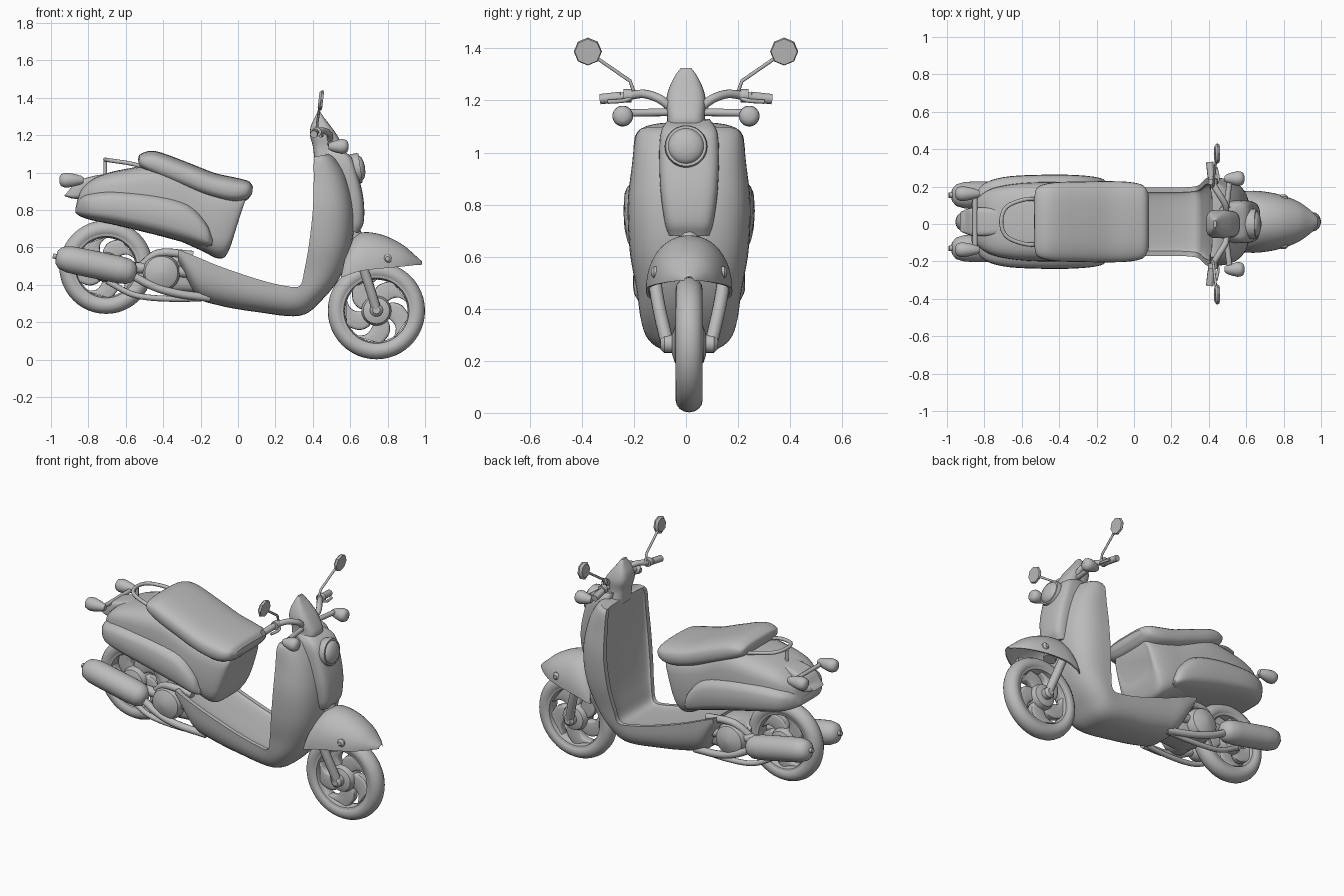
import bpy, bmesh, math
from mathutils import Vector

cube = bpy.data.objects.get("Cube")
if cube:
    bpy.data.objects.remove(cube)

CY = 0.012  # centre plane
SIDES = ((1, "left"), (-1, "right"))

grey = bpy.data.materials.new("plain_grey")
grey.use_nodes = True
grey.diffuse_color = (0.5, 0.5, 0.5, 1)
grey.node_tree.nodes["Principled BSDF"].inputs["Base Color"].default_value = (0.5, 0.5, 0.5, 1)


def add_object(name, rings, closed=True, angle=40):
    """Skin a list of vertex rings, cap the ends and shade smooth."""
    bm = bmesh.new()
    vs = [[bm.verts.new(p) for p in ring] for ring in rings]
    n = len(vs[0])
    for a, b in zip(vs, vs[1:]):
        for i in range(n):
            j = (i + 1) % n
            bm.faces.new((a[i], a[j], b[j], b[i]))
    if closed:
        bm.faces.new(vs[0])
        bm.faces.new(vs[-1])
    else:
        for i in range(n):
            j = (i + 1) % n
            bm.faces.new((vs[-1][i], vs[-1][j], vs[0][j], vs[0][i]))
    bmesh.ops.recalc_face_normals(bm, faces=bm.faces)
    mesh = bpy.data.meshes.new(name)
    bm.to_mesh(mesh)
    bm.free()
    mesh.materials.append(grey)
    ob = bpy.data.objects.new(name, mesh)
    bpy.context.collection.objects.link(ob)
    bpy.ops.object.select_all(action="DESELECT")
    ob.select_set(True)
    bpy.context.view_layer.objects.active = ob
    bpy.ops.object.shade_smooth_by_angle(angle=math.radians(angle))
    return ob


def smooth(points, steps):
    """Catmull-Rom resampling of a list of equal-length points."""
    pts = [Vector(p) for p in points]
    pts = [pts[0] * 2 - pts[1]] + pts + [pts[-1] * 2 - pts[-2]]
    out = []
    for p, a, b, q in zip(pts, pts[1:], pts[2:], pts[3:]):
        for k in range(steps):
            t = k / steps
            out.append(a + (b - p) * (t / 2) + (p * 2 - a * 5 + b * 4 - q) * (t * t / 2)
                       + (a * 3 - p - b * 3 + q) * (t ** 3 / 2))
    return out + [pts[-2]]


def power(v, e):
    return math.copysign(abs(v) ** (2 / e), v)


def solid(e=2.6, n=32):
    """Closed rounded section as (side, height) fractions."""
    angles = [2 * math.pi * i / n for i in range(n)]
    return [(power(math.cos(a), e), 0.5 + 0.5 * power(math.sin(a), e)) for a in angles]


def shell(inner_w, inner_t, e=2.5, n=24):
    """Arched open section with a hollow inner side."""
    arc = [(power(math.cos(a), e), power(math.sin(a), e))
           for a in (math.pi * i / n for i in range(n + 1))]
    return arc + [(inner_w * y, inner_t * t) for y, t in reversed(arc)]


def loft(name, stations, section, steps=5, y=CY, angle=40):
    """Stations: x, z of one rail, x, z of the other rail, half width."""
    rings = []
    for s in smooth([Vector(p) for p in stations], steps):
        rings.append([(s[0] + (s[2] - s[0]) * t, y + s[4] * w, s[1] + (s[3] - s[1]) * t)
                      for w, t in section])
    return add_object(name, rings, angle=angle)


def lathe(name, profile, origin, axis, n=32, closed=True):
    """Revolve (radius, distance) points about an axis."""
    axis = Vector(axis).normalized()
    u = axis.orthogonal().normalized()
    v = axis.cross(u)
    rings = []
    for r, h in profile:
        rings.append([Vector(origin) + axis * h + (u * math.cos(a) + v * math.sin(a)) * max(r, 0.001)
                      for a in (2 * math.pi * i / n for i in range(n))])
    return add_object(name, rings, closed)


def tube(name, points, radius, steps=5, n=10):
    """Round tube along a smooth path."""
    path = smooth([Vector(p) for p in points], steps)
    rings = []
    u = (path[1] - path[0]).orthogonal()
    for i, p in enumerate(path):
        d = (path[min(i + 1, len(path) - 1)] - path[max(i - 1, 0)]).normalized()
        u = (u - d * u.dot(d)).normalized()
        v = d.cross(u)
        rings.append([p + (u * math.cos(a) + v * math.sin(a)) * radius
                      for a in (2 * math.pi * k / n for k in range(n))])
    return add_object(name, rings)


def wheel(name, x, z, r):
    c = (x, CY, z)
    tyre = [(r - 0.047 + 0.047 * math.cos(a), 0.052 * math.sin(a))
            for a in (2 * math.pi * i / 16 for i in range(16))]
    lathe(name + "_tyre", tyre, c, (0, 1, 0), 48, False)
    rim = [(r - 0.065, -0.045), (r - 0.065, 0.045), (r - 0.085, 0.04), (r - 0.09, 0.015),
           (r - 0.09, -0.015), (r - 0.085, -0.04)]
    lathe(name + "_rim", rim, c, (0, 1, 0), 48, False)
    hub = [(0.04, -0.065), (0.07, -0.055), (0.08, -0.03), (0.08, 0.03), (0.07, 0.055), (0.04, 0.065)]
    lathe(name + "_hub", hub, c, (0, 1, 0))
    for k in range(5):
        stations = []
        for t in (0, 0.33, 0.67, 1):
            rad, mid = 0.06 + (r - 0.14) * t, k * math.tau / 5 - 0.6 * t * t
            half = 0.6 - 0.15 * math.sin(t * math.pi / 2)
            ends = [(x + rad * math.cos(a), z + rad * math.sin(a)) for a in (mid - half, mid + half)]
            stations.append((*ends[0], *ends[1], 0.025))
        loft(f"{name}_spoke_{k + 1}", stations, solid(5, 16), 3)


# Wheels
wheel("front_wheel", 0.74, 0.262, 0.26)
wheel("rear_wheel", -0.705, 0.495, 0.25)

# Leg shield and floor in one sweep
loft("leg_shield_and_floor", [
    (.41, 1.085, .49, 1.10, .19), (.405, 1.05, .53, 1.07, .208), (.405, .95, .585, .97, .22),
    (.40, .8, .62, .8, .236), (.38, .62, .61, .62, .228), (.355, .48, .55, .45, .203),
    (.33, .395, .45, .32, .19), (.25, .395, .33, .235, .183), (.1, .432, .1, .255, .183),
    (-.1, .50, -.1, .29, .185), (-.22, .55, -.22, .34, .188), (-.32, .59, -.32, .52, .18)],
    shell(0.86, 0.1, 2.9), 6, angle=50)

# Front panel, headlight and handlebar cover
loft("front_panel", [
    (.45, 1.13, .54, 1.125, .08), (.46, 1.08, .61, 1.08, .108), (.48, 1.0, .645, .98, .115),
    (.5, .85, .672, .85, .11), (.5, .74, .672, .735, .095), (.5, .69, .645, .68, .08)], solid(4))
lathe("headlight_rim", [(.07, -.06), (.08, -.02), (.082, .01), (.078, .022), (.07, .022)],
      (.633, 0, 1.022), (1, 0, .15))
lathe("headlight_lens", [(.072, 0), (.07, .02), (.055, .036), (.03, .044), (0, .047)],
      (.633, 0, 1.022), (1, 0, .15))
loft("handlebar_cover", [
    (.41, 1.06, .55, 1.08, .08), (.40, 1.14, .565, 1.13, .072), (.385, 1.2, .53, 1.2, .076),
    (.39, 1.25, .495, 1.25, .064), (.41, 1.295, .46, 1.295, .042), (.425, 1.325, .44, 1.325, .02)],
    solid(3.2), y=0.0)

# Front fender and fork
loft("front_fender", [
    (.55, .44, .585, .60, .15), (.58, .45, .625, .66, .162), (.66, .475, .68, .682, .165),
    (.77, .488, .78, .665, .148), (.87, .497, .88, .615, .112), (.94, .505, .945, .56, .065),
    (.985, .508, .985, .525, .02)], shell(.93, .9, 2.1), 5, angle=50)
for s, side in SIDES:
    tube(f"fork_leg_{side}", [(.66, CY + s * .135, .52), (.70, CY + s * .115, .40),
                              (.74, CY + s * .085, .27)], .026)
    lathe(f"axle_cap_{side}", [(.035, .05), (.035, .095), (.02, .11)], (.74, CY, .265), (0, s, 0), 16)
    lathe(f"fender_bolt_{side}", [(.024, .09), (.024, .135), (.012, .146)], (.80, CY, .54), (0, s, 0), 12)
tube("steering_column", [(.66, CY, .56), (.56, CY, .85), (.48, CY, 1.1)], .04)

# Rear body with bulging side covers
loft("rear_body", [
    (-.87, .80, -.86, .85, .08), (-.84, .785, -.83, .92, .13), (-.76, .77, -.75, .98, .18),
    (-.6, .73, -.6, 1.02, .207), (-.4, .67, -.4, 1.04, .212), (-.2, .585, -.2, .95, .2),
    (-.12, .545, -.07, .92, .19), (-.07, .55, .01, .9, .175), (-.035, .62, .045, .89, .155),
    (-.02, .69, .05, .88, .13)], solid(3.6), angle=50)
loft("side_covers", [
    (-.87, .785, -.87, .81, .10), (-.84, .765, -.845, .865, .16), (-.78, .745, -.79, .895, .213),
    (-.66, .72, -.67, .912, .243), (-.45, .67, -.45, .897, .252), (-.3, .63, -.27, .847, .248),
    (-.18, .60, -.17, .745, .232), (-.14, .605, -.135, .65, .2)], solid(3.6))
loft("seat", [
    (-.53, 1.04, -.535, 1.07, .13), (-.51, 1.015, -.52, 1.10, .185), (-.42, .965, -.44, 1.115, .21),
    (-.3, .915, -.27, 1.055, .215), (-.17, .865, -.13, 1.0, .217), (-.04, .835, -.02, .975, .213),
    (.04, .85, .055, .955, .195), (.075, .885, .08, .925, .15)], solid(2.9))

# Grab rail, tail lamp and rear bracket
tube("grab_rail", [(-.50, CY - .12, 1.03), (-.58, CY - .12, 1.05), (-.68, CY - .08, 1.065),
                   (-.71, CY, 1.07), (-.68, CY + .08, 1.065), (-.58, CY + .12, 1.05),
                   (-.50, CY + .12, 1.03)], .011)
tube("grab_rail_post", [(-.71, CY, 1.07), (-.71, CY, .98)], .01)
loft("tail_lamp", [(-.93, .875, -.90, .91, .055), (-.87, .86, -.86, .955, .075),
                   (-.78, .87, -.76, .985, .075), (-.72, .90, -.71, .99, .06)], solid(5))
tube("rear_signal_bar", [(-.85, CY - .14, .955), (-.85, CY + .14, .955)], .013)


def signal(name, x, y, z, d, length, r):
    lathe(name, [(.015, 0), (r * .6, length * .12), (r * .85, length * .4), (r, length * .65),
                 (r * .97, length * .8), (r * .8, length * .93), (r * .4, length)], (x, y, z), (d, 0, 0), 20)


# Controls, signals, mirrors and exhausts on both sides
for s, side in SIDES:
    signal(f"rear_signal_{side}", -.825, CY + s * .15, .96, -1, .13, .04)
    signal(f"front_signal_{side}", .485, s * .243, 1.14, 1, .105, .04)
    tube(f"front_signal_stem_{side}", [(.49, s * .05, 1.155), (.51, s * .22, 1.152)], .015)
    tube(f"handlebar_{side}", [(.49, s * .05, 1.165), (.49, s * .1, 1.205), (.455, s * .16, 1.225),
                               (.42, s * .22, 1.218), (.41, s * .27, 1.212)], .017)
    tube(f"grip_{side}", [(.413, s * .25, 1.214), (.405, s * .33, 1.205)], .02)
    tube(f"brake_lever_{side}", [(.42, s * .2, 1.215), (.45, s * .235, 1.2), (.44, s * .3, 1.195)], .008)
    lathe(f"lever_mount_{side}", [(.026, -.015), (.026, .015)], (.42, s * .225, 1.218), (0, 1, 0), 12)
    tube(f"mirror_stem_{side}", [(.42, s * .195, 1.22), (.425, s * .215, 1.275), (.44, s * .36, 1.375)], .007, 1)
    lathe(f"mirror_{side}", [(.04, -.012), (.054, 0), (.05, .012)], (.443, s * .377, 1.388),
          (1, 0, -.12), 8)
    lathe(f"exhaust_{side}", [(0, -.03), (.035, -.025), (.058, -.005), (.071, .04), (.073, .1), (.073, .31),
                              (.068, .365), (.052, .395), (.025, .41)],
          (-.945, CY + s * .142, .545), (.97, 0, -.2))
    tube(f"exhaust_tip_{side}", [(-.99, CY + s * .142, .555), (-.93, CY + s * .142, .542)], .014)
    tube(f"exhaust_pipe_{side}", [(-.58, CY + s * .145, .46), (-.46, CY + s * .15, .395),
                                  (-.33, CY + s * .14, .355), (-.15, CY + s * .11, .33)], .022)
    tube(f"lower_frame_{side}", [(-.7, CY + s * .1, .42), (-.55, CY + s * .11, .345),
                                 (-.35, CY + s * .11, .325), (-.15, CY + s * .1, .33)], .016)
    tube(f"swing_arm_{side}", [(-.705, CY + s * .09, .495), (-.5, CY + s * .1, .49),
                               (-.2, CY + s * .1, .46)], .03)
    tube(f"upper_link_{side}", [(-.52, CY + s * .09, .50), (-.42, CY + s * .12, .57),
                                (-.24, CY + s * .12, .56)], .022)
    lathe(f"engine_cover_{side}", [(.1, .04), (.1, .12), (.088, .15), (.05, .168), (0, .175)],
          (-.41, CY, .465), (0, s, 0))

# Engine block and rear axle
loft("engine_block", [(-.5, .4, -.5, .54, .07), (-.4, .36, -.4, .57, .1), (-.3, .36, -.3, .56, .1),
                      (-.2, .36, -.2, .48, .08)], solid(4))
tube("rear_axle", [(-.705, CY - .1, .495), (-.705, CY + .1, .495)], .03)
